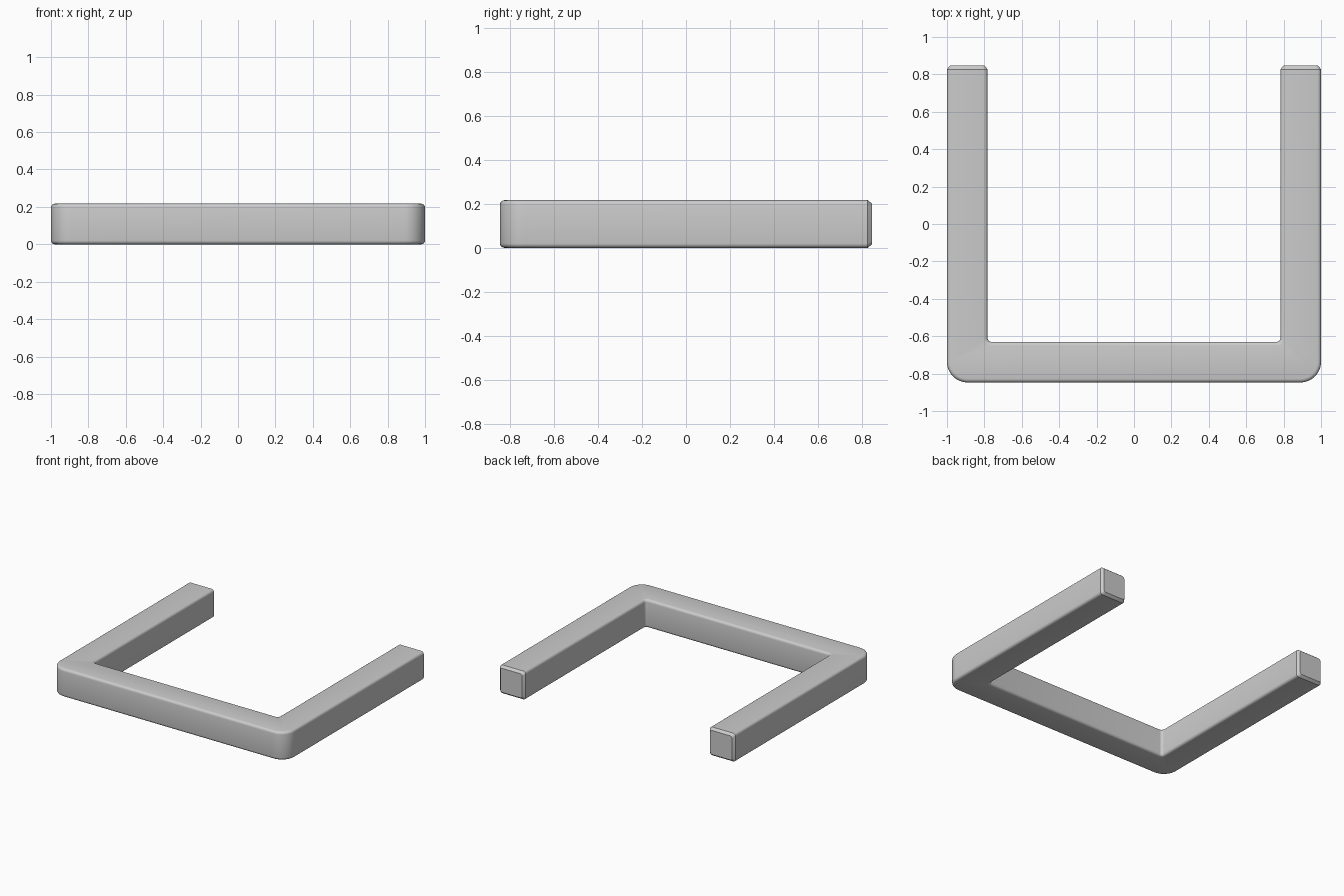
import bpy
import bmesh
from math import cos, sin, pi
from mathutils import Vector

cube = bpy.data.objects.get("Cube")
if cube:
    bpy.data.objects.remove(cube, do_unlink=True)

HALF_X, HALF_Y, HEIGHT = 1.0, 0.847, 0.217
BAR = 0.217           # width of the bar in plan
OUTER_R, INNER_R = 0.11, 0.02
EDGE_R = 0.02         # rounding of the long edges
TIP = 0.02            # chamfer at the arm ends


def arc(cx, cy, radius, start, end, steps):
    """Points along a circular arc."""
    angles = [start + (end - start) * i / steps for i in range(steps + 1)]
    return [(cx + radius * cos(a), cy + radius * sin(a)) for a in angles]


# Right-hand half of the plan outline, mirrored to the other side
end_y = HALF_Y - TIP
inner_x, inner_y = HALF_X - BAR, BAR - HALF_Y
outer = arc(HALF_X - OUTER_R, OUTER_R - HALF_Y, OUTER_R, -pi / 2, 0, 12)
inner = arc(inner_x - INNER_R, inner_y + INNER_R, INNER_R, 0, -pi / 2, 6)
half = outer + [(HALF_X, end_y), (inner_x, end_y)] + inner
outline = half + [(-x, y) for x, y in reversed(half)]

# Extrude the outline into a U-shaped bar
bm = bmesh.new()
base = bm.faces.new([bm.verts.new((x, y, 0)) for x, y in outline])
top = bmesh.ops.extrude_face_region(bm, geom=[base])["geom"]
bmesh.ops.translate(bm, vec=(0, 0, HEIGHT),
                    verts=[v for v in top if isinstance(v, bmesh.types.BMVert)])
bmesh.ops.recalc_face_normals(bm, faces=bm.faces[:])


def is_end(y):
    return abs(y - end_y) < 1e-4


# Round the long upper and lower edges, leaving the arm ends square
long_edges = [e for e in bm.edges
              if abs(e.verts[0].co.z - e.verts[1].co.z) < 1e-4
              and not all(is_end(v.co.y) for v in e.verts)]
bmesh.ops.bevel(bm, geom=long_edges, offset=EDGE_R, segments=4,
                profile=0.5, affect='EDGES', clamp_overlap=False)

# Chamfered tips on both arms
bm.normal_update()
ends = [f for f in bm.faces if all(is_end(v.co.y) for v in f.verts)]
for face in ends:
    tip = bmesh.ops.extrude_discrete_faces(bm, faces=[face])["faces"][0]
    centre = tip.calc_center_bounds()
    shrink = 1 - 2 * TIP * 0.8 / BAR
    for v in tip.verts:
        offset = (v.co - centre) * shrink
        v.co = centre + offset + Vector((0, TIP, 0))

bmesh.ops.recalc_face_normals(bm, faces=bm.faces[:])
mesh = bpy.data.meshes.new("u_shaped_bar")
bm.to_mesh(mesh)
bm.free()

bar = bpy.data.objects.new("u_shaped_bar", mesh)
bpy.context.collection.objects.link(bar)
bpy.context.view_layer.objects.active = bar
bar.select_set(True)
bpy.ops.object.shade_smooth_by_angle(angle=pi / 6)
